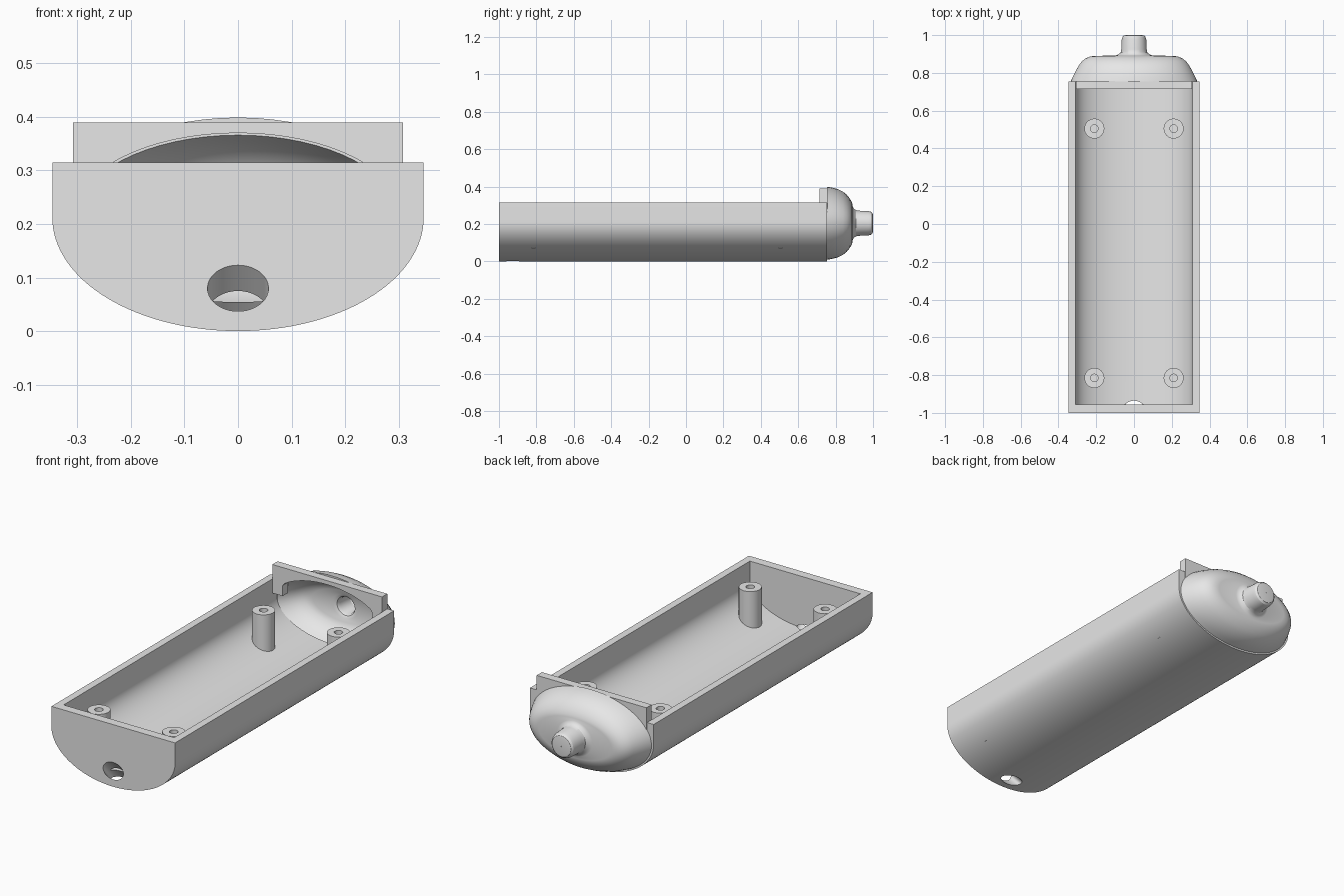
import bpy, bmesh
from math import sin, cos, pi, radians

cube = bpy.data.objects.get("Cube")
if cube:
    bpy.data.objects.remove(cube, do_unlink=True)

grey = bpy.data.materials.new("plain_grey")
grey.use_nodes = True
grey.diffuse_color = (0.8, 0.8, 0.8, 1)
grey.node_tree.nodes["Principled BSDF"].inputs["Base Color"].default_value = (0.8, 0.8, 0.8, 1)


def loft(name, rings, closed=False):
    """Skin a list of equal-length rings; cap the ends or join them."""
    bm = bmesh.new()
    loops = [[bm.verts.new(p) for p in ring] for ring in rings]
    pairs = list(zip(loops, loops[1:]))
    if closed:
        pairs.append((loops[-1], loops[0]))
    else:
        bm.faces.new(loops[0])
        bm.faces.new(loops[-1])
    for a, b in pairs:
        for i in range(len(a)):
            j = (i + 1) % len(a)
            bm.faces.new((a[i], a[j], b[j], b[i]))
    bmesh.ops.recalc_face_normals(bm, faces=bm.faces[:])
    mesh = bpy.data.meshes.new(name)
    bm.to_mesh(mesh)
    bm.free()
    mesh.materials.append(grey)
    obj = bpy.data.objects.new(name, mesh)
    bpy.context.collection.objects.link(obj)
    return obj


def prism(name, outline, y0, y1, dz0=0, dz1=0):
    return loft(name, [[(x, y0, z + dz0) for x, z in outline],
                       [(x, y1, z + dz1) for x, z in outline]])


def ellipse(rx, rz, zc, n=64):
    return [(rx * cos(2 * pi * i / n), zc + rz * sin(2 * pi * i / n)) for i in range(n)]


def trough(rx, rz, zc, top, n=64):
    arc = [(-rx * cos(pi * i / n), zc - rz * sin(pi * i / n)) for i in range(n + 1)]
    return arc + [(rx, top), (-rx, top)]


def activate(obj):
    bpy.ops.object.select_all(action="DESELECT")
    obj.select_set(True)
    bpy.context.view_layer.objects.active = obj


def cut(obj, cutter):
    cutter.hide_render = True
    mod = obj.modifiers.new("cut", "BOOLEAN")
    mod.operation = "DIFFERENCE"
    mod.solver = "EXACT"
    mod.object = cutter
    activate(obj)
    bpy.ops.object.modifier_apply(modifier=mod.name)
    bpy.data.objects.remove(cutter, do_unlink=True)


def smooth(obj):
    activate(obj)
    bpy.ops.object.shade_smooth_by_angle(angle=radians(30))


# Trough-shaped shell, open at the top and into the end cap
shell = prism("shell", trough(0.347, 0.212, 0.212, 0.315), -1, 0.755)
cut(shell, prism("cavity", trough(0.31, 0.158, 0.212, 0.5), -0.955, 0.9))
# Slanted cable hole through the front wall and the floor
cut(shell, prism("bore", ellipse(0.057, 0.043, 0.08), -1.05, -0.85, 0.0535, -0.1605))
smooth(shell)

# Upright tab with an arched opening
tab = prism("rear_tab", [(-0.308, 0.245), (0.308, 0.245), (0.308, 0.39), (-0.308, 0.39)],
            0.715, 0.757)
arch = [(max(-0.25, min(0.25, x)), z) for x, z in ellipse(0.31, 0.16, 0.21)
        if z >= 0.209 and abs(x) < 0.26]
arch = [(0.25, 0.2)] + arch + [(-0.25, 0.2)]
cut(tab, prism("arch", arch, 0.6, 0.9))
smooth(tab)

# Hollow domed end cap with a rounded nub: y, x radius, z radius
outer = [(0.755, 0.335, 0.195), (0.78, 0.324, 0.191), (0.81, 0.309, 0.183),
         (0.84, 0.292, 0.168), (0.86, 0.277, 0.152), (0.876, 0.257, 0.132),
         (0.887, 0.232, 0.112), (0.89, 0.205, 0.1), (0.892, 0.1, 0.088),
         (0.897, 0.083, 0.079), (0.908, 0.071, 0.07), (0.925, 0.067, 0.067),
         (0.975, 0.065, 0.065), (0.99, 0.061, 0.061), (0.998, 0.053, 0.053),
         (1.0, 0.042, 0.042), (1.0, 0.002, 0.002)]
inner = [(0.965, 0.002, 0.002), (0.965, 0.033, 0.033), (0.955, 0.04, 0.04),
         (0.88, 0.042, 0.042), (0.865, 0.05, 0.048), (0.858, 0.07, 0.06),
         (0.855, 0.18, 0.078), (0.845, 0.222, 0.1), (0.82, 0.255, 0.128),
         (0.79, 0.282, 0.148), (0.755, 0.308, 0.162)]
cap = loft("end_cap", [[(x, y, z) for x, z in ellipse(rx, rz, 0.204)]
                       for y, rx, rz in outer + inner], closed=True)
smooth(cap)

# Four screw posts with blind holes
for side, sx in (("left", 1), ("right", -1)):
    for end, y in (("front", -0.815), ("rear", 0.505)):
        rings = [[(sx * 0.21 + x, y + w, z) for x, w in ellipse(r, r, 0, 32)]
                 for r, z in ((0.053, 0.073), (0.053, 0.265), (0.02, 0.265), (0.02, 0.11))]
        smooth(loft(f"{end}_{side}_screw_post", rings))
